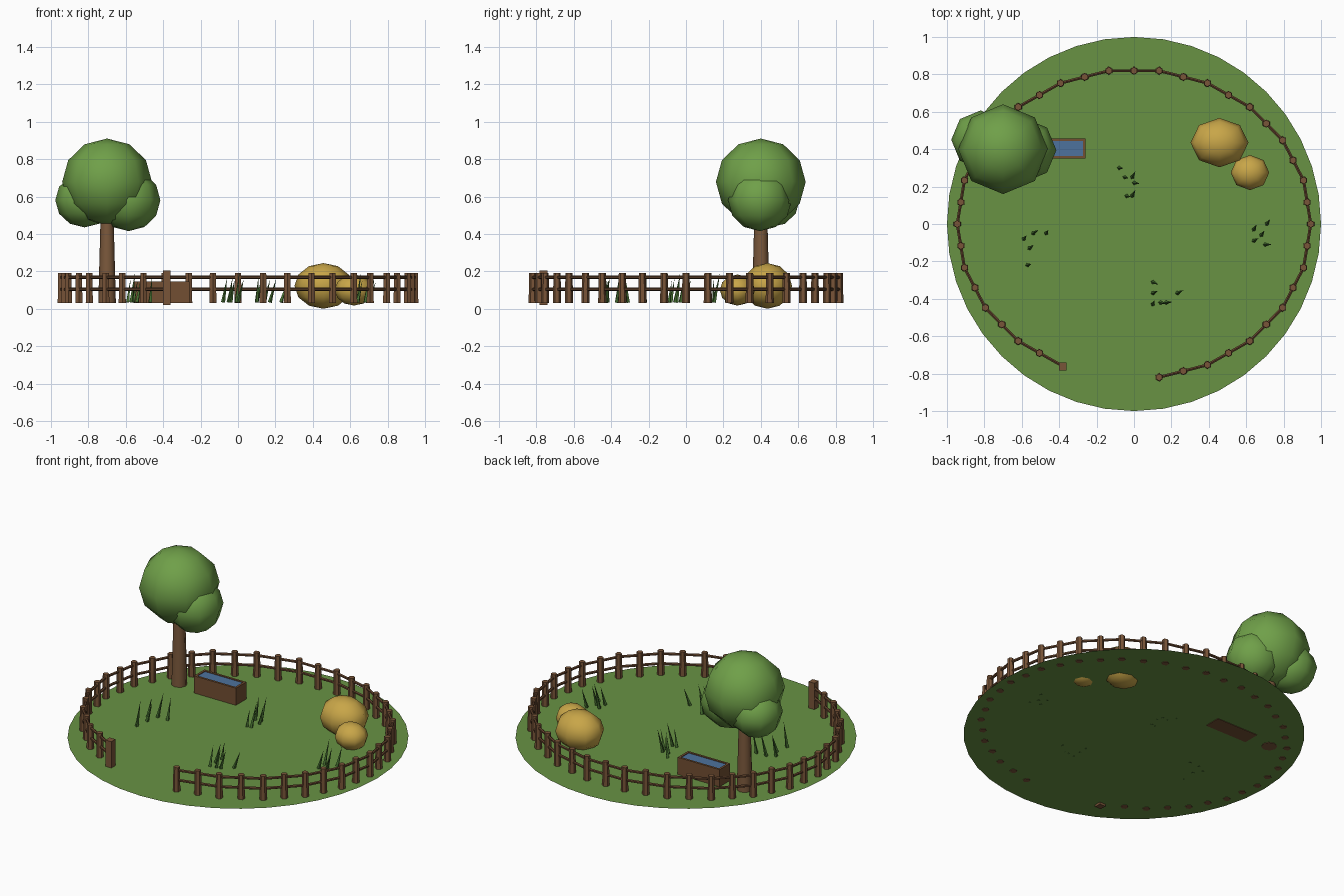
import bpy
import math
import random
from mathutils import Vector, Matrix

random.seed(4)
cube = bpy.data.objects.get("Cube")
if cube:
    bpy.data.objects.remove(cube, do_unlink=True)


def material(name, r, g, b):
    m = bpy.data.materials.new(name)
    m.use_nodes = True
    m.diffuse_color = (r, g, b, 1)
    bsdf = next(n for n in m.node_tree.nodes if n.type == 'BSDF_PRINCIPLED')
    bsdf.inputs["Base Color"].default_value = (r, g, b, 1)
    bsdf.inputs["Roughness"].default_value = 0.9
    return m


GRASS = material("meadow green", 0.14, 0.29, 0.057)
LEAF = material("leaf green", 0.16, 0.35, 0.066)
BLADE = material("blade green", 0.06, 0.16, 0.03)
HAY = material("hay yellow", 0.58, 0.38, 0.065)
BARK = material("bark brown", 0.2, 0.1, 0.045)
POST = material("post brown", 0.19, 0.09, 0.04)
RAIL = material("rail brown", 0.13, 0.06, 0.027)
TROUGH = material("trough brown", 0.17, 0.078, 0.032)
WATER = material("water blue", 0.075, 0.17, 0.34)

GROUND_Z = 0.034


def finish(name, mat, smooth=None):
    obj = bpy.context.object
    obj.name = name
    obj.data.materials.append(mat)
    if smooth:
        bpy.ops.object.shade_smooth_by_angle(angle=math.radians(smooth))
    return obj


def ball(name, mat, loc, size):
    bpy.ops.mesh.primitive_uv_sphere_add(segments=8, ring_count=6, radius=1, location=loc)
    obj = finish(name, mat, 80)
    obj.scale = size
    return obj


def rod(name, mat, start, end, r1, r2, sides, smooth=None):
    a, b = Vector(start), Vector(end)
    bpy.ops.mesh.primitive_cone_add(vertices=sides, radius1=r1, radius2=r2, depth=(b - a).length)
    obj = finish(name, mat, smooth)
    turn = (b - a).to_track_quat('Z', 'Y').to_matrix().to_4x4()
    obj.matrix_world = Matrix.Translation((a + b) / 2) @ turn
    return obj


def box(name, mat, loc, size):
    bpy.ops.mesh.primitive_cube_add(size=1, location=loc)
    obj = finish(name, mat)
    obj.scale = size
    return obj


# Ground disc
bpy.ops.mesh.primitive_circle_add(vertices=40, radius=1, fill_type='NGON', location=(0, 0, GROUND_Z))
finish("ground", GRASS)

# Tree
rod("tree_trunk", BARK, (-0.7, 0.4, 0.031), (-0.7, 0.4, 0.52), 0.047, 0.034, 8, 60)
ball("tree_crown", LEAF, (-0.7, 0.4, 0.678), (0.24, 0.24, 0.232))
ball("tree_crown_left", LEAF, (-0.585, 0.395, 0.58), (0.17, 0.17, 0.165))
ball("tree_crown_right", LEAF, (-0.82, 0.45, 0.58), (0.157, 0.157, 0.145))

# Hay piles
ball("large_hay_pile", HAY, (0.457, 0.435, 0.122), (0.155, 0.132, 0.122))
ball("small_hay_pile", HAY, (0.62, 0.275, 0.1), (0.103, 0.094, 0.083))

# Water trough with a rim around the water
tx, ty, length, width, rim = -0.41, 0.403, 0.3, 0.107, 0.014
box("trough_body", TROUGH, (tx, ty, 0.081), (length, width, 0.1))
for s in (-1, 1):
    box("trough_long_rim", TROUGH, (tx, ty + s * (width - rim) / 2, 0.138), (length, rim, 0.014))
    box("trough_end_rim", TROUGH, (tx + s * (length - rim) / 2, ty, 0.138), (rim, width - 2 * rim, 0.014))
box("trough_water", WATER, (tx, ty, 0.136), (length - 2 * rim, width - 2 * rim, 0.009))


# Fence: straight bays around an oval, open at the front
def fence_point(k):
    t = math.tau * k / 22
    return Vector((0.945 * math.cos(t), 0.828 * math.sin(t), 0))


def post(p):
    rod("fence_post", POST, (p.x, p.y, 0.031), (p.x, p.y, 0.19), 0.022, 0.019, 6)


FIRST, LAST = -5, 15
for k in range(FIRST, LAST):
    a, b = fence_point(k), fence_point(k + 1)
    post(a)
    post((a + b) / 2)
    for z in (0.104, 0.168):
        up = Vector((0, 0, z))
        rod("fence_rail", RAIL, a + up, b + up, 0.009, 0.009, 6)

# Square gate post at the opening
gate = fence_point(LAST)
box("gate_post", POST, (gate.x + 0.012, gate.y - 0.008, 0.112), (0.042, 0.042, 0.185))

# Grass tufts: slender leaning blades around each tuft
tufts = {
    (-0.02, 0.23): [(-0.06, 0.07), (-0.03, 0.02), (0.01, 0.02), (0.02, -0.01), (-0.02, -0.08), (0.01, -0.08)],
    (-0.54, -0.09): [(-0.05, 0.01), (0, 0.04), (0.07, 0.04), (-0.02, -0.04), (-0.03, -0.13)],
    (0.67, -0.06): [(0.04, 0.06), (-0.03, 0.03), (0.01, 0), (-0.03, -0.03), (0.03, -0.05)],
    (0.14, -0.39): [(-0.04, 0.08), (-0.04, 0.02), (-0.04, -0.04), (0, -0.03), (0.03, -0.03), (0.09, 0.02)],
}
for (cx, cy), blades in tufts.items():
    for dx, dy in blades:
        x, y = cx + dx, cy + dy
        lean = random.uniform(-0.5, 1.2)
        reach = random.uniform(0.02, 0.04)
        tip = (x + reach * math.cos(lean), y + reach * math.sin(lean), random.uniform(0.14, 0.205))
        rod("grass_blade", BLADE, (x, y, GROUND_Z), tip, 0.011, 0, 4)
